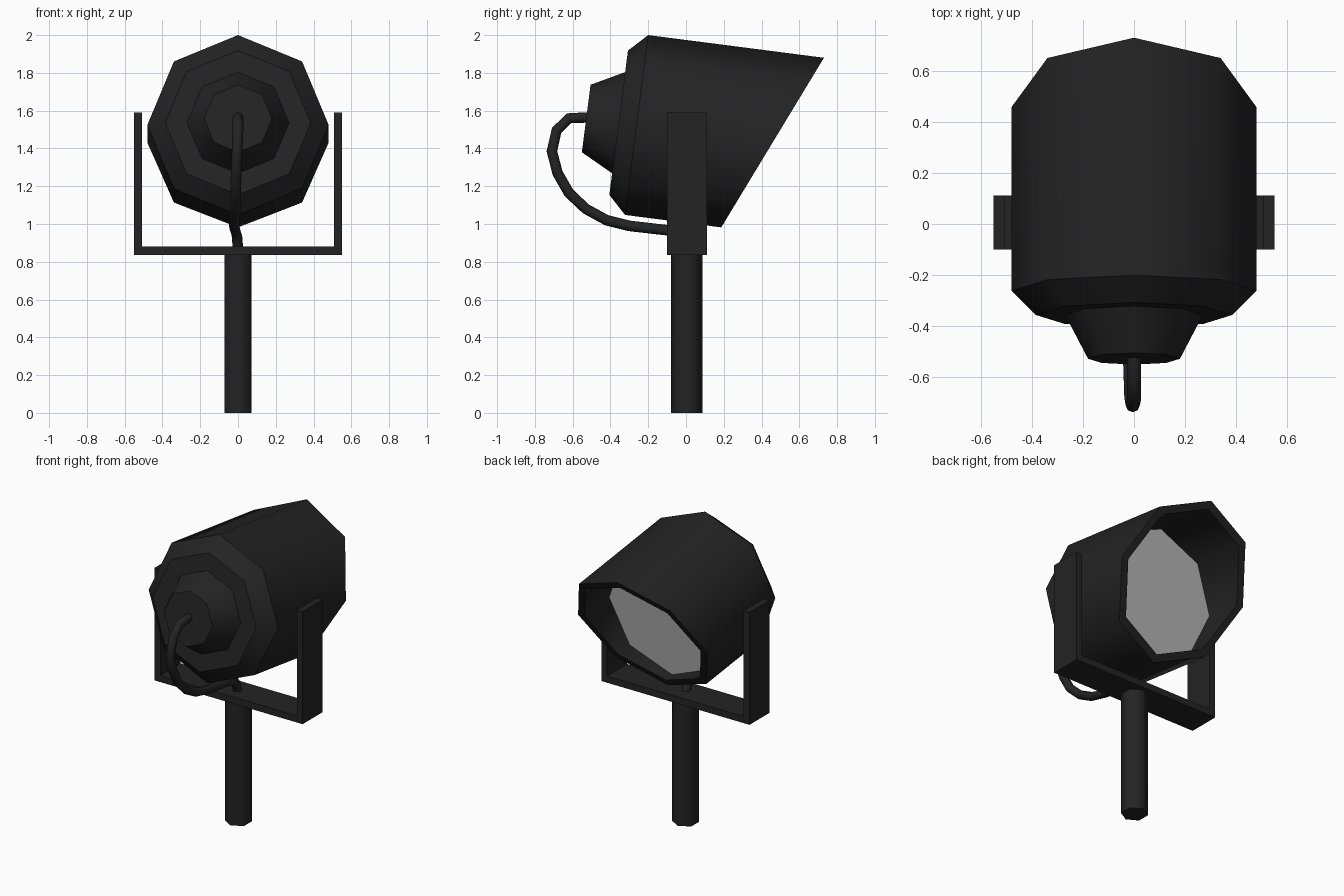
import bpy, bmesh, math
from mathutils import Vector

if "Cube" in bpy.data.objects:
    bpy.data.objects.remove(bpy.data.objects["Cube"], do_unlink=True)


def material(name, value):
    mat = bpy.data.materials.new(name)
    mat.use_nodes = True
    colour = (value, value, value, 1)
    mat.diffuse_color = colour
    mat.node_tree.nodes["Principled BSDF"].inputs["Base Color"].default_value = colour
    return mat


black = material("matte black", 0.017)
grey = material("lens grey", 0.45)


def finish(name, bm, mat, recalc=True):
    if recalc:
        bmesh.ops.recalc_face_normals(bm, faces=bm.faces)
    mesh = bpy.data.meshes.new(name)
    bm.to_mesh(mesh)
    bm.free()
    mesh.materials.append(mat)
    obj = bpy.data.objects.new(name, mesh)
    bpy.context.collection.objects.link(obj)
    return obj


def box(name, low, high):
    bm = bmesh.new()
    bmesh.ops.create_cube(bm, size=1)
    low, high = Vector(low), Vector(high)
    for v in bm.verts:
        v.co = (low + high) / 2 + v.co * (high - low)
    return finish(name, bm, black)


# Tilted lamp axis: the beam points to +y and slightly down
TILT = math.radians(7.35)
CENTRE = Vector((0, -0.2615, 1.524))
ALONG = Vector((0, math.cos(TILT), -math.sin(TILT)))
UP = Vector((0, math.sin(TILT), math.cos(TILT)))
SIDES = 8


def ring(bm, radius, depth, slant=0):
    verts = []
    for i in range(SIDES):
        a = math.tau * i / SIDES
        x, h = radius * math.sin(a), radius * math.cos(a)
        verts.append(bm.verts.new(CENTRE + Vector((x, 0, 0)) + UP * h + ALONG * (depth + slant * h)))
    return verts


# Housing: octagonal shell with stepped back and slanted open hood
LENS_DEPTH, CUT, SLANT = 0.467, 0.726, 0.442
OUTER, INNER = 0.48, 0.43
profile = [(0.18, -0.269, 0), (0.27, -0.096, 0), (0.385, -0.096, 0), (OUTER, 0, 0),
           (OUTER, CUT, SLANT), (INNER, CUT, SLANT), (INNER, LENS_DEPTH, 0)]
bm = bmesh.new()
rings = [ring(bm, *p) for p in profile]
bm.faces.new(rings[0])
for a, b in zip(rings, rings[1:]):
    for i in range(SIDES):
        j = (i + 1) % SIDES
        bm.faces.new((a[i], a[j], b[j], b[i])).smooth = True
for r in rings:
    for i in range(SIDES):
        bm.edges.get((r[i], r[(i + 1) % SIDES])).smooth = False
finish("lamp_housing", bm, black)

# Lens: flat disc set inside the hood, facing out along the beam
bm = bmesh.new()
face = bm.faces.new(ring(bm, INNER, LENS_DEPTH))
face.normal_update()
if face.normal.dot(ALONG) < 0:
    face.normal_flip()
finish("lens", bm, grey, recalc=False)

# U-shaped bracket
FRONT, BACK, BASE = -0.1, 0.112, 0.835
box("bracket_base", (-0.55, FRONT, BASE), (0.55, BACK, 0.88))
for side, x0, x1 in (("left", 0.507, 0.55), ("right", -0.55, -0.507)):
    box("bracket_arm_" + side, (x0, FRONT, BASE), (x1, BACK, 1.59))

# Hexagonal pole with corners at front and back
bpy.ops.mesh.primitive_cylinder_add(vertices=6, radius=0.083, depth=BASE, location=(0, 0.004, BASE / 2))
pole = bpy.context.object
pole.name = "pole"
pole.data.materials.append(black)
bpy.ops.object.shade_smooth_by_angle(angle=math.radians(65))

# Cable looping from the back of the housing to the bracket
path = [(0, -0.5, 1.565), (0, -0.62, 1.56), (0, -0.685, 1.495), (-0.005, -0.71, 1.385),
        (-0.01, -0.68, 1.27), (-0.012, -0.62, 1.165), (-0.015, -0.53, 1.08),
        (-0.018, -0.42, 1.02), (-0.02, -0.3, 0.99), (-0.015, -0.1, 0.967),
        (-0.006, -0.02, 0.94), (0, 0, 0.87)]
curve = bpy.data.curves.new("cable", "CURVE")
curve.dimensions = "3D"
curve.bevel_depth = 0.028
curve.bevel_resolution = 2
curve.use_fill_caps = True
spline = curve.splines.new("POLY")
spline.points.add(len(path) - 1)
for point, co in zip(spline.points, path):
    point.co = (*co, 1)
curve.materials.append(black)
bpy.context.collection.objects.link(bpy.data.objects.new("cable", curve))
